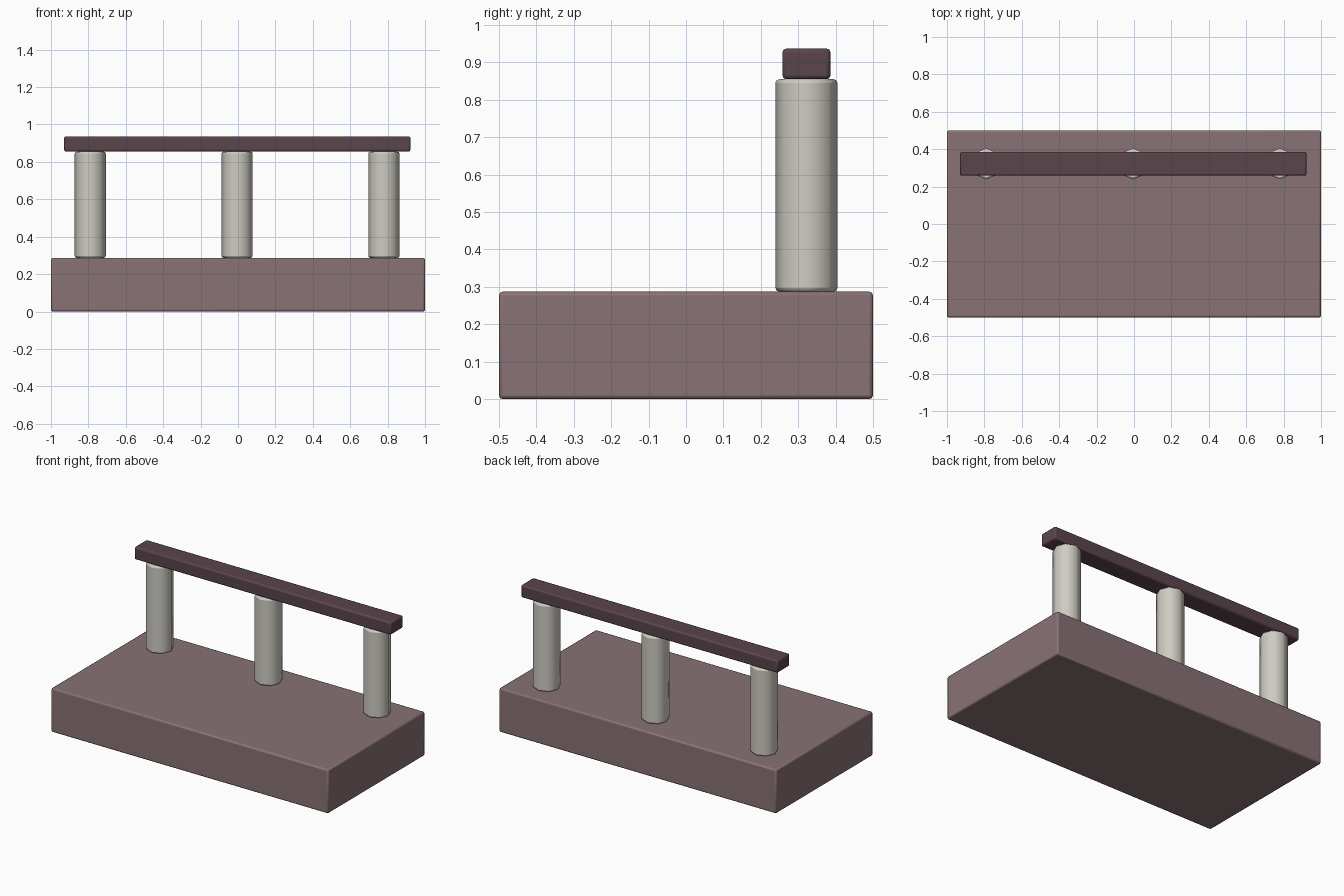
import bpy
import math

cube = bpy.data.objects.get("Cube")
if cube:
    bpy.data.objects.remove(cube, do_unlink=True)


def make_material(name, rgb):
    mat = bpy.data.materials.new(name)
    mat.use_nodes = True
    color = (*rgb, 1.0)
    mat.diffuse_color = color
    mat.node_tree.nodes["Principled BSDF"].inputs["Base Color"].default_value = color
    return mat


def finish(name, mat, bevel):
    """Name the active object, round its edges slightly and smooth it."""
    obj = bpy.context.object
    obj.name = name
    obj.data.materials.append(mat)
    bpy.ops.object.transform_apply(location=False, rotation=True, scale=True)
    mod = obj.modifiers.new("soft_edges", 'BEVEL')
    mod.width = bevel
    mod.segments = 2
    mod.limit_method = 'ANGLE'
    mod.angle_limit = math.radians(60)
    bpy.ops.object.shade_smooth_by_angle(angle=math.radians(50))
    return obj


def box(name, low, high, mat, bevel):
    center = [(a + b) / 2 for a, b in zip(low, high)]
    bpy.ops.mesh.primitive_cube_add(size=1, location=center)
    bpy.context.object.scale = [b - a for a, b in zip(low, high)]
    return finish(name, mat, bevel)


mauve = make_material("dusty_mauve", (0.25, 0.168, 0.178))
plum = make_material("dark_plum", (0.102, 0.06, 0.07))
stone = make_material("pale_stone", (0.62, 0.60, 0.54))

BASE_TOP, RAIL_BOTTOM, RAIL_TOP = 0.287, 0.855, 0.937
ROW_Y = 0.322

# Base slab
box("base_slab", (-1, -0.5, 0), (1, 0.5, BASE_TOP), mauve, 0.01)

# Eight-sided posts along the back
for name, x in (("right_post", -0.79), ("middle_post", -0.005), ("left_post", 0.78)):
    bpy.ops.mesh.primitive_cylinder_add(
        vertices=8, radius=0.083, depth=RAIL_BOTTOM - BASE_TOP,
        location=(x, ROW_Y, (BASE_TOP + RAIL_BOTTOM) / 2))
    finish(name, stone, 0.01)

# Rail resting on the posts
box("top_rail", (-0.93, ROW_Y - 0.064, RAIL_BOTTOM),
    (0.922, ROW_Y + 0.064, RAIL_TOP), plum, 0.01)
